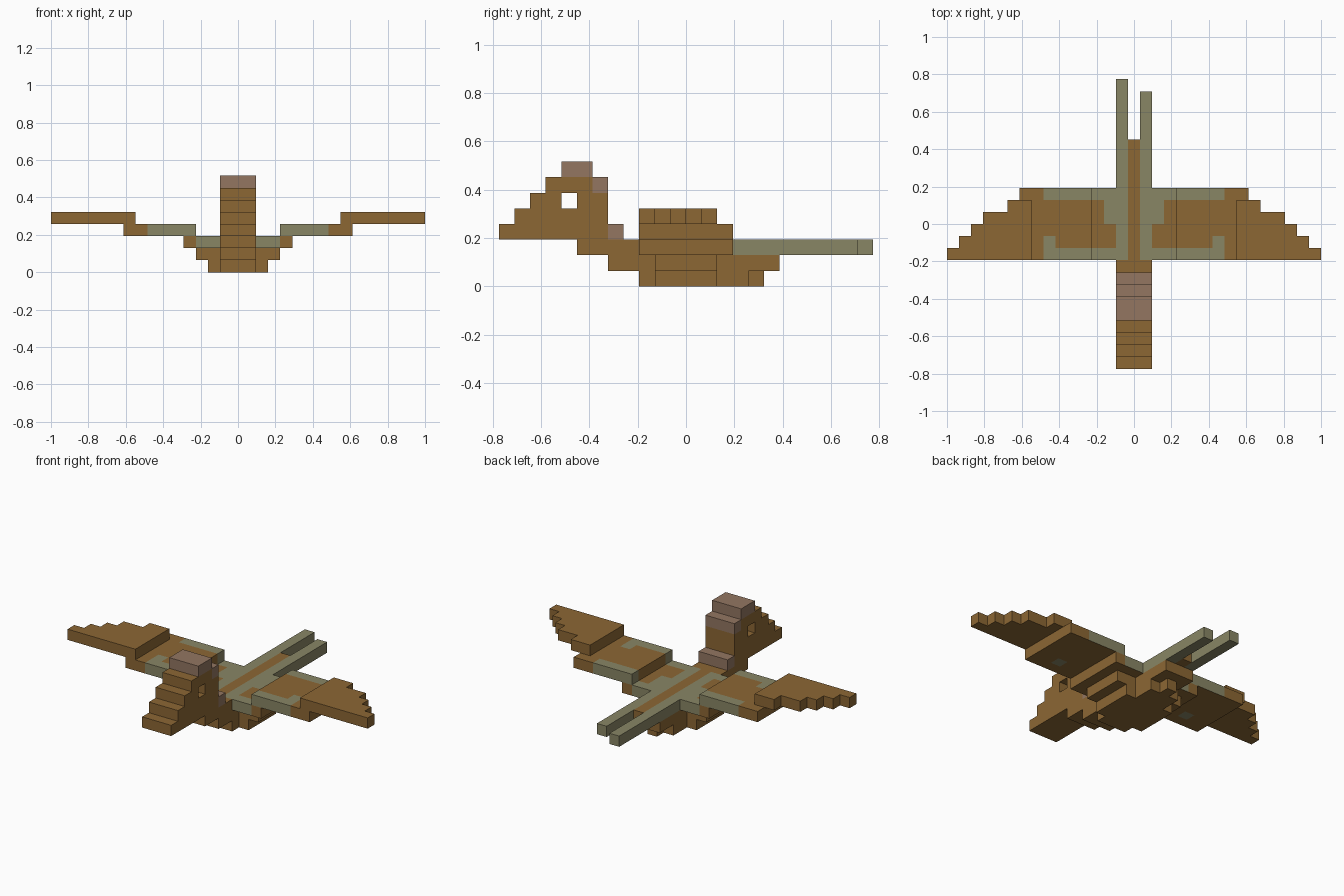
import bpy
import bmesh
import math
from mathutils import Vector

if "Cube" in bpy.data.objects:
    bpy.data.objects.remove(bpy.data.objects["Cube"])

U = 2 / 31  # size of one block


def material(name, srgb):
    col = [((c / 255 + 0.055) / 1.055) ** 2.4 for c in srgb] + [1.0]
    m = bpy.data.materials.new(name)
    m.use_nodes = True
    m.diffuse_color = col
    bsdf = m.node_tree.nodes["Principled BSDF"]
    bsdf.inputs["Base Color"].default_value = col
    bsdf.inputs["Roughness"].default_value = 0.9
    return m


MATS = [material("brown", (140, 103, 52)),
        material("olive_grey", (137, 134, 101)),
        material("dusty_pink", (147, 118, 97))]
BROWN, OLIVE, PINK = range(3)


def block_part(name, boxes, rule=lambda x, y, z, n: BROWN):
    """Join block-unit boxes (x0,x1,y0,y1,z0,z1) into one outer shell.
    rule(x, y, z, normal) gives the colour of the block centred there."""
    cells = set()
    for x0, x1, y0, y1, z0, z1 in boxes:
        # x is counted in half blocks so the centre column sits on x = 0
        for i in range(round(x1 - x0)):
            for y in range(y0, y1):
                for z in range(z0, z1):
                    cells.add((round(x0 + 0.5 + i), y, z))
    bm = bmesh.new()
    points = {}

    def vert(p):
        key = tuple(round(2 * c) for c in p)
        if key not in points:
            points[key] = bm.verts.new(p * U)
        return points[key]

    for x, y, z in sorted(cells):
        c = Vector((x, y + 0.5, z + 0.5))
        for axis in range(3):
            for sign in (-1, 1):
                n = Vector((0, 0, 0))
                n[axis] = sign
                if (x + int(n.x), y + int(n.y), z + int(n.z)) in cells:
                    continue
                a = Vector((0, 0, 0))
                a[(axis + 1) % 3] = 0.5
                b = n.cross(a)
                m = c + n * 0.5
                f = bm.faces.new([vert(m + d) for d in (-a - b, a - b, a + b, -a + b)])
                f.material_index = rule(c.x, c.y, c.z, n)
    # merge coplanar block faces of the same colour
    bmesh.ops.dissolve_limit(bm, angle_limit=math.radians(1), verts=bm.verts[:],
                             edges=bm.edges[:], delimit={'MATERIAL'})
    bmesh.ops.recalc_face_normals(bm, faces=bm.faces[:])
    me = bpy.data.meshes.new(name)
    bm.to_mesh(me)
    bm.free()
    for m in MATS:
        me.materials.append(m)
    ob = bpy.data.objects.new(name, me)
    bpy.context.scene.collection.objects.link(ob)
    return ob


# Plumage pattern on the back and wings
def plumage(x, y, z, n):
    ax = abs(x)
    if 6.5 < ax < 7.5 and -2 < y < -1:
        return OLIVE
    if n.z < -0.5 or ax < 0.5 or ax > 7.5 or (z < 3 and ax > 3.5):
        return BROWN
    if abs(y) > 2 or ax < 1.5 or (ax < 2.5 and y > 0):
        return OLIVE
    return BROWN


# Stepped belly
block_part("belly", [
    (-2.5, 2.5, -2, 2, 0, 1),
    (-3.5, 3.5, -2, 2, 1, 2),
    (-1.5, 1.5, -3, -2, 0, 2),
    (-1.5, 1.5, 2, 4, 0, 2),
    (-0.5, 0.5, 4, 5, 0, 1),
    (-1.5, 1.5, 4, 6, 1, 2)])

# Back slab
block_part("back", [(-4.5, 4.5, -3, 3, 2, 3)], plumage)

# Neck
block_part("neck", [(-1.5, 1.5, -5, -3, 1, 2), (-1.5, 1.5, -7, -3, 2, 3)])

# Head with stepped beak, crest and an eye opening right through
block_part("head", [
    (-1.5, 1.5, -12, -4, 3, 4),
    (-1.5, 1.5, -11, -5, 4, 5),
    (-1.5, 1.5, -10, -8, 5, 6),
    (-1.5, 1.5, -7, -5, 5, 6),
    (-1.5, 1.5, -9, -5, 6, 7),
    (-1.5, 1.5, -8, -6, 7, 8)],
    lambda x, y, z, n: PINK if z > 7 or (z > 6 and y > -6) or y > -5 else BROWN)

# Wings: inner panel and raised tip with a stepped trailing edge
TIP = [(8.5, 10.5, 2), (10.5, 12.5, 1), (12.5, 13.5, 0), (13.5, 14.5, -1), (14.5, 15.5, -2)]


def span(a, b, side):
    return (a, b) if side > 0 else (-b, -a)


for label, side in (("left", 1), ("right", -1)):
    block_part(label + "_inner_wing", [(*span(3.5, 9.5, side), -3, 3, 3, 4)], plumage)
    block_part(label + "_wing_tip",
               [(*span(a, b, side), -3, y, 4, 5) for a, b, y in TIP])

# Tail: two long feathers of unequal length and a short middle one
for name, x0, end, colour in (("left_tail_feather", 0.5, 11, OLIVE),
                              ("right_tail_feather", -1.5, 12, OLIVE),
                              ("middle_tail_feather", -0.5, 7, BROWN)):
    block_part(name, [(x0, x0 + 1, 3, end, 2, 3)], lambda x, y, z, n, c=colour: c)
